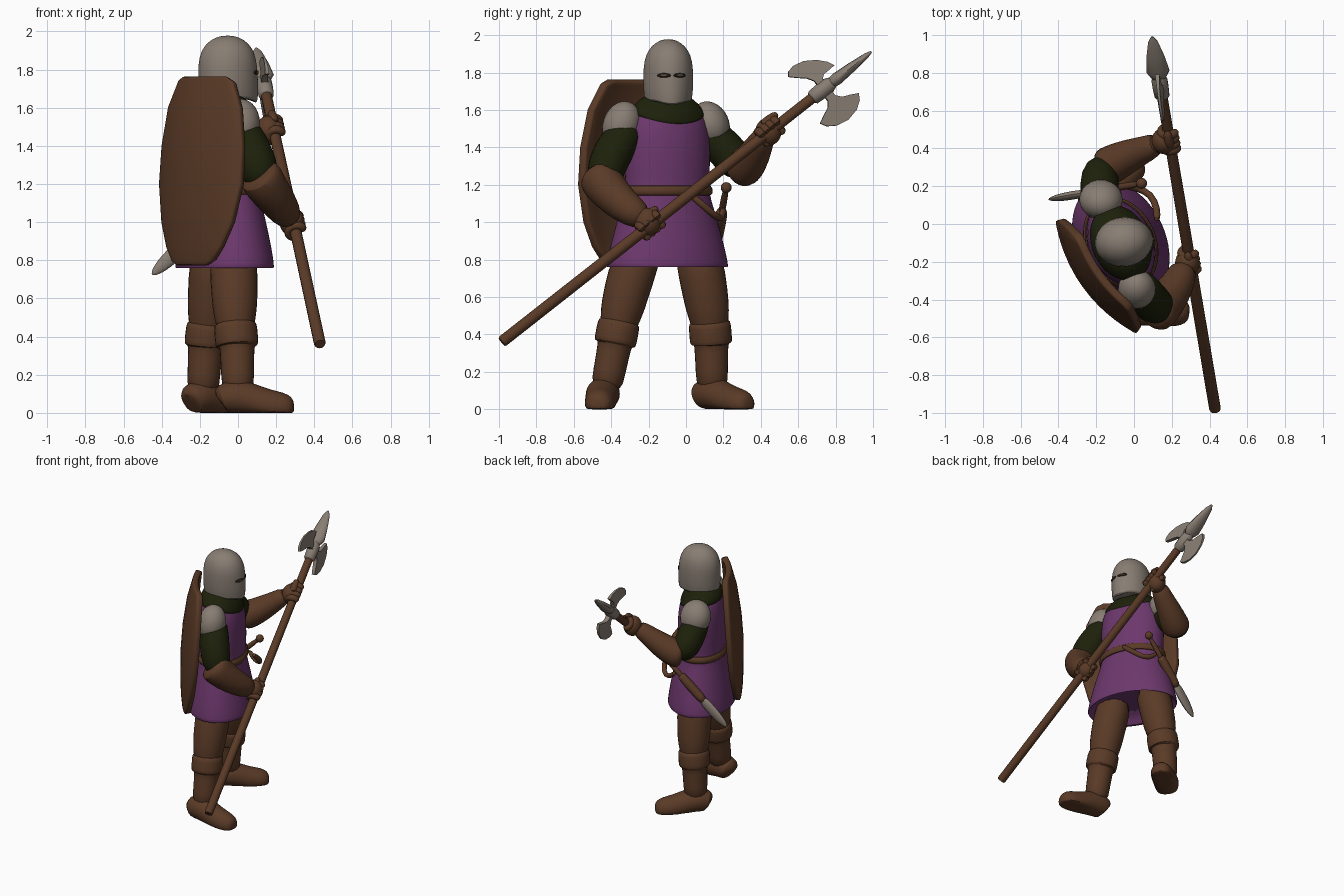
import bpy, bmesh, math
from mathutils import Vector, Matrix

if "Cube" in bpy.data.objects:
    bpy.data.objects.remove(bpy.data.objects["Cube"])


def material(name, *rgb):
    m = bpy.data.materials.new(name)
    m.use_nodes = True
    m.diffuse_color = (*rgb, 1)
    shader = m.node_tree.nodes["Principled BSDF"]
    shader.inputs["Base Color"].default_value = (*rgb, 1)
    shader.inputs["Roughness"].default_value = 0.8
    return m


BROWN = material("leather brown", .103, .043, .02)
PURPLE = material("tunic purple", .15, .039, .15)
GREEN = material("shirt green", .012, .015, .003)
STEEL = material("steel grey", .245, .205, .17)
DARK = material("visor dark", .012, .009, .007)
TAN = material("visor tan", .15, .08, .035)


def finish(name, bm, mat, levels=1, angle=50):
    bmesh.ops.recalc_face_normals(bm, faces=bm.faces)
    me = bpy.data.meshes.new(name)
    bm.to_mesh(me)
    bm.free()
    ob = bpy.data.objects.new(name, me)
    bpy.context.collection.objects.link(ob)
    me.materials.append(mat)
    bpy.ops.object.select_all(action="DESELECT")
    ob.select_set(True)
    bpy.context.view_layer.objects.active = ob
    bpy.ops.object.shade_smooth_by_angle(angle=math.radians(angle))
    if levels:
        mod = ob.modifiers.new("smooth", "SUBSURF")
        mod.levels = mod.render_levels = levels
    return ob


def skin(name, rings, mat, levels=1, tweak=None):
    """Join rings of points into a capped skin."""
    bm = bmesh.new()
    loops = [[bm.verts.new(tweak(p) if tweak else p) for p in r] for r in rings]
    n = len(loops[0])
    for a, b in zip(loops, loops[1:]):
        for i in range(n):
            bm.faces.new((a[i], a[(i + 1) % n], b[(i + 1) % n], b[i]))
    bm.faces.new(loops[0])
    bm.faces.new(loops[-1])
    return finish(name, bm, mat, levels)


def ring(c, u, v, n):
    steps = [math.tau * i / n for i in range(n)]
    return [c + u * math.cos(t) + v * math.sin(t) for t in steps]


def tube(name, path, mat, flat=1, n=14, levels=1, ref=None, tweak=None):
    """Path of (x, y, z, radius); flat scales the second radius."""
    pts = [Vector(p[:3]) for p in path]
    whole = pts[-1] - pts[0]
    if ref is None:
        k = min(range(3), key=lambda i: abs(whole[i]))
        ref = Vector([float(i == k) for i in range(3)])
    rings = []
    for i, p in enumerate(pts):
        d = (pts[min(i + 1, len(pts) - 1)] - pts[max(i - 1, 0)]).normalized()
        u = d.cross(ref).normalized()
        v = u.cross(d)
        r = path[i][3]
        rings.append(ring(p, u * r, v * r * flat, n))
    return skin(name, rings, mat, levels, tweak)


def ball(name, c, size, mat, rot=None):
    bm = bmesh.new()
    m = Matrix.Translation(c) @ (rot or Matrix()) @ Matrix.Diagonal((*size, 1))
    bmesh.ops.create_uvsphere(bm, u_segments=24, v_segments=14, radius=1, matrix=m)
    return finish(name, bm, mat, 0)


def body(name, centre, yaw, rows, mat, n=28, tweak=None):
    """Stack of level ovals given as (z, half width, half depth)."""
    ahead = Vector((math.cos(yaw), math.sin(yaw), 0))
    side = Vector((-ahead.y, ahead.x, 0))
    rings = [ring(Vector((*centre, z)), ahead * d, side * w, n) for z, w, d in rows]
    return skin(name, rings, mat, 1, tweak)


# Tunic, collar and belt
YAW = math.radians(24)
MID = (-.07, -.1)
FRONT = Vector((math.cos(YAW), math.sin(YAW), 0))
body("tunic", MID, YAW, [(.84, .27, .17), (.77, .325, .225), (.755, .34, .24), (.77, .345, .243),
     (.88, .318, .228), (1.0, .285, .203), (1.12, .245, .177), (1.18, .232, .168), (1.3, .24, .175),
     (1.45, .24, .17), (1.55, .225, .152), (1.61, .17, .125), (1.64, .1, .09)], PURPLE)


def droop(p):
    f = (p - Vector((*MID, p.z))).dot(FRONT) / .15
    return p - Vector((0, 0, .06 * max(f, 0) ** 1.5))


body("collar", MID, YAW, [(1.575, .16, .1), (1.575, .212, .155), (1.6, .208, .157), (1.635, .178, .148),
     (1.665, .14, .13), (1.68, .11, .1)], GREEN, tweak=droop)
body("belt", MID, YAW, [(1.14, .2, .14), (1.14, .252, .188), (1.17, .256, .19), (1.2, .248, .184),
     (1.2, .2, .14)], BROWN)

# Helmet with a pointed chin, ridge and eye slits
HEAD = (-.055, -.095)
TURN = math.radians(8)
LOOK = Vector((math.cos(TURN), math.sin(TURN), 0))


def face_shape(p):
    off = p - Vector((*HEAD, p.z))
    f = max(off.dot(LOOK) / .155, 0) ** 6
    low = max(0, min(1, (1.86 - p.z) / .15))
    return p + LOOK * .012 * f * low - Vector((0, 0, .035 * f * low))


body("helmet", HEAD, TURN, [(1.66, .09, .11), (1.645, .115, .138), (1.65, .128, .15), (1.72, .134, .153),
     (1.79, .134, .155), (1.86, .13, .152), (1.92, .109, .128), (1.96, .07, .085), (1.979, .025, .03)],
     STEEL, tweak=face_shape)
for side, label in ((1, "left"), (-1, "right")):
    a = TURN + side * .3
    out = Vector((math.cos(a), math.sin(a) * .94, 0))
    spin = Matrix.Rotation(a + side * .1, 4, "Z")
    c = Vector((*HEAD, 1.785))
    ball(label + "_eye_slit", c + out * .153, (.008, .038, .012), DARK, spin)
    ball(label + "_eye_opening", c + out * .157, (.006, .024, .006), TAN, spin)

# Polearm
BUTT, TIP = Vector((.43, -.985, .36)), Vector((.095, .995, 1.915))
AXIS = (TIP - BUTT).normalized()
UP = AXIS.cross(Vector((-1, 0, 0))).normalized()
if UP.z < 0:
    UP = -UP
FLAT = AXIS.cross(UP)


def on_shaft(y):
    return BUTT + (TIP - BUTT) * ((y - BUTT.y) / (TIP.y - BUTT.y))


HUB = on_shaft(.73)
tube("polearm_shaft", [(*BUTT, .027), (*(BUTT + AXIS * .01), .031), (*on_shaft(0), .03), (*HUB, .028)], BROWN, levels=0)
tube("polearm_socket", [(*(HUB + AXIS * s), r) for s, r in
     ((-.075, .03), (-.065, .04), (-.01, .043), (.04, .043), (.08, .026))], STEEL, levels=0)
skin("spear_point", [ring(HUB + AXIS * s, FLAT * w, UP * h, 12) for s, w, h in
     ((.04, .022, .022), (.07, .046, .03), (.1, .062, .034), (.2, .048, .026), (.3, .026, .015), (.335, .006, .005))],
     STEEL, levels=0)
half = [(.025, 0), (.025, .065), (.05, .095), (.09, .112), (.135, .135), (.115, .17), (.07, .2), (0, .215)]
for sign, shift, size, skew, label in ((1, .015, .86, -.38, "upper"), (-1, .01, .98, 0, "lower")):
    outline = half + [(-s, p) for s, p in half[-2::-1]]
    rims = [[HUB + AXIS * (shift + s * size) + UP * (sign * p * size + skew * s) + FLAT * k * (.021 - p * .07)
             for s, p in outline] for k in (-1, 1)]
    skin(label + "_axe_blade", rims, STEEL, levels=0)

# Arms: sleeve, gauntlet and gripping hand
ARMS = {
    "right": ([(.0, -.27, 1.5, .08), (.03, -.34, 1.46, .105), (.075, -.4, 1.36, .112), (.12, -.44, 1.25, .105),
               (.14, -.43, 1.18, .07)],
              [(.1, -.475, 1.26, .09), (.115, -.465, 1.245, .118), (.14, -.44, 1.2, .115), (.2, -.37, 1.12, .102),
               (.25, -.28, 1.05, .085), (.27, -.22, 1.02, .065)],
              -.19, Vector((.015, -.345, 1.52)), (.1, .1, .13), 20),
    "left": ([(-.16, .06, 1.52, .08), (-.18, .13, 1.47, .1), (-.185, .21, 1.39, .108), (-.175, .28, 1.31, .105),
              (-.12, .32, 1.3, .07)],
             [(-.17, .285, 1.28, .08), (-.15, .3, 1.285, .106), (-.11, .32, 1.3, .106), (-.02, .365, 1.36, .09),
              (.07, .4, 1.43, .07), (.13, .43, 1.48, .06)],
             .45, Vector((-.175, .13, 1.525)), (.115, .1, .125), -25),
}
for label, (sleeve, glove, grip, pad, size, tilt) in ARMS.items():
    tube(label + "_sleeve", sleeve, GREEN)
    tube(label + "_gauntlet", glove, BROWN)
    ball(label + "_shoulder_plate", pad, size, STEEL, Matrix.Rotation(math.radians(-tilt), 4, "X"))
    hold = on_shaft(grip)
    wrist = Vector(glove[-1][:3])
    ball(label + "_palm", (hold + wrist) / 2, (.065, .07, .075), BROWN)
    for k in range(4):
        base = hold + AXIS * (k - 1.5) * .034
        arc = [base + (FLAT * math.cos(t * .8) + UP * math.sin(t * .8)) * .044 for t in range(7)]
        tube(label + "_finger", [(*p, .026) for p in arc], BROWN, n=8, ref=AXIS)
    tube(label + "_thumb", [(*(hold + AXIS * s + UP * .05), r) for s, r in
         ((-.02, .03), (.03, .03), (.075, .024), (.09, .012))], BROWN, n=8)

# Legs: breeches, folded boot and foot
LEGS = {
    "right": [(-.03, -.23, .9), (-.02, -.3, .7), (-.015, -.355, .48), (-.005, -.38, .35), (0, -.43, .1),
              (-.015, -.443), (.21, -.462)],
    "left": [(-.12, .05, .9), (-.135, .09, .7), (-.155, .125, .48), (-.17, .135, .35), (-.185, .14, .1),
             (-.195, .13), (-.01, .295)],
}
for label, (hip, thigh, knee, calf, ankle, heel, toe) in LEGS.items():
    calf, knee, ankle = Vector(calf), Vector(knee), Vector(ankle)
    tube(label + "_breeches", [(*hip, .13), (*thigh, .129), (*knee.lerp(Vector(thigh), .3), .121), (*knee, .108),
         (*calf, .08)], BROWN)
    tube(label + "_boot", [(*knee, .09), (*knee, .112), (*knee.lerp(calf, .25), .117), (*knee.lerp(calf, .9), .117),
         (*calf, .113), (*calf, .095), (*calf.lerp(ankle, .1), .093), (*calf.lerp(ankle, .6), .088), (*ankle, .088)],
         BROWN)
    a, b = Vector((*heel, 0)), Vector((*toe, 0))
    d = (b - a).normalized()
    tube(label + "_foot", [(*(a + d * s + Vector((0, 0, z))), r) for s, z, r in
         ((-.08, .06, .05), (-.07, .07, .085), (0, .09, .095), (.08, .07, .09), (.16, .04, .087), (.25, .028, .082),
          (.295, .025, .06), (.31, .025, .03))], BROWN, ref=Vector((0, 0, 1)),
         tweak=lambda p: Vector((p.x, p.y, max(p.z, 0))))

# Curved shield carried on the back and side
ALONG, OUT = Vector((.583, -.813, 0)), Vector((-.813, -.583, 0))
bm = bmesh.new()
grid = []
for z, w, lean in ((1.76, .185, -.09), (1.735, .24, -.082), (1.6, .315, -.045), (1.4, .355, -.015), (1.2, .36, 0),
                   (1.0, .31, 0), (.87, .24, -.005), (.8, .18, -.012), (.775, .125, -.016)):
    row = []
    for i in range(11):
        u = (i - 5) / 5 * w
        row.append(bm.verts.new(Vector((-.185, -.27, z)) + ALONG * u + OUT * (lean + .085 - u * u * .65)))
    grid.append(row)
for a, b in zip(grid, grid[1:]):
    for i in range(10):
        bm.faces.new((a[i], a[i + 1], b[i + 1], b[i]))
shield = finish("shield", bm, BROWN, 0)
solid = shield.modifiers.new("thickness", "SOLIDIFY")
solid.thickness, solid.offset = .045, 0
bevel = shield.modifiers.new("rim", "BEVEL")
bevel.width, bevel.segments = .012, 2

# Dagger hanging at the left hip
POMMEL, POINT = Vector((.04, .215, 1.185)), Vector((-.45, .13, .725))


def dagger(name, rows, mat, flat=1):
    tube(name, [(*POMMEL.lerp(POINT, t), r) for t, r in rows], mat, flat, n=10)


ball("dagger_pommel", POMMEL, (.029, .029, .029), BROWN)
dagger("dagger_grip", [(0, .018), (.2, .02), (.3, .02)], BROWN)
dagger("dagger_sheath", [(.26, .02), (.27, .034), (.4, .036), (.62, .034), (.63, .02)], BROWN)
dagger("dagger_blade", [(.6, .038), (.7, .044), (.85, .042), (.95, .028), (.99, .012), (1, .004)], STEEL, .55)
tube("dagger_strap", [(.12, .01, 1.16, .02), (.125, .08, 1.1, .021), (.09, .16, 1.03, .021), (.02, .19, 1.01, .02),
     (-.05, .2, 1.08, .02)], BROWN, n=8)
